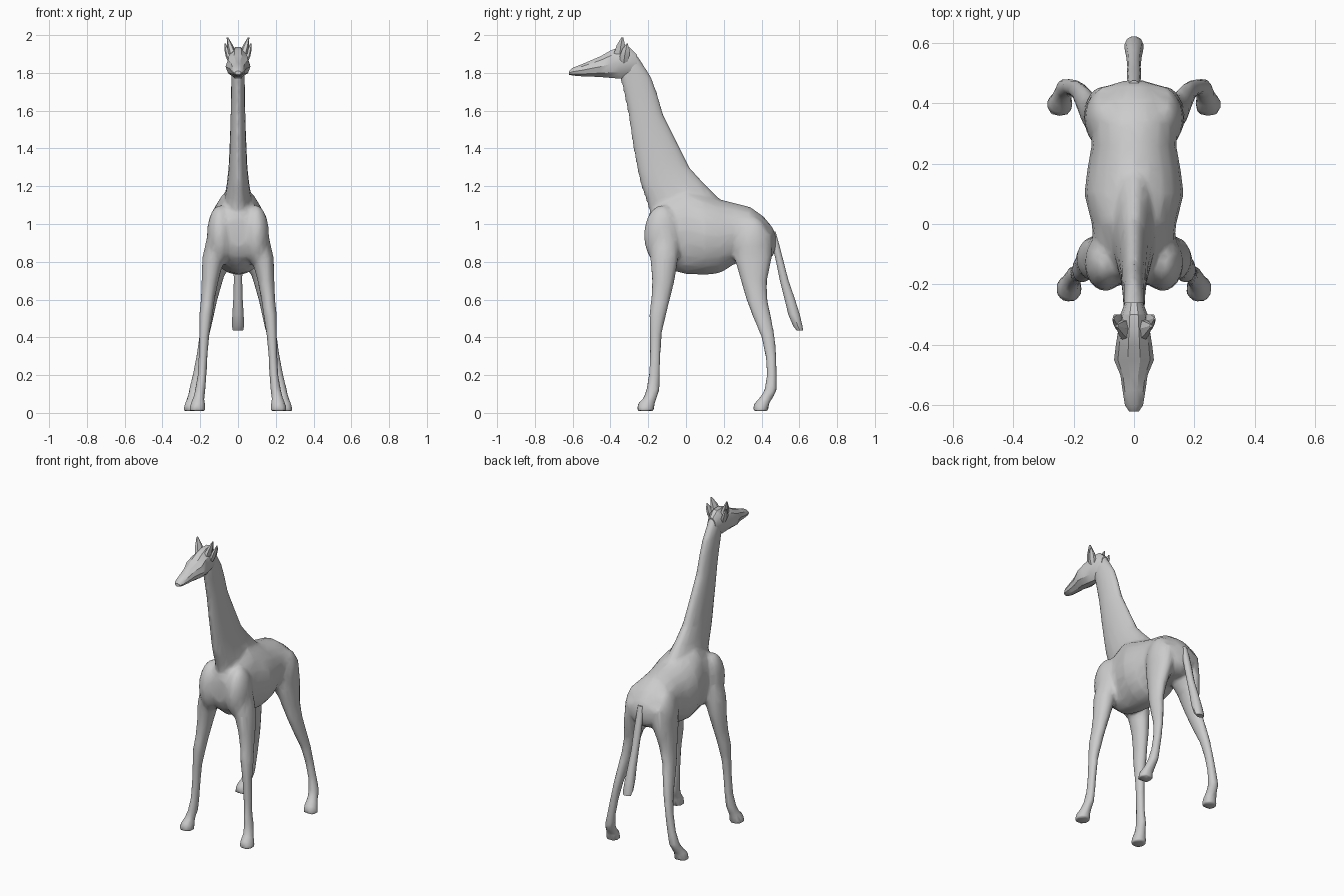
import bpy, bmesh, math
from mathutils import Vector

cube = bpy.data.objects.get("Cube")
if cube:
    bpy.data.objects.remove(cube, do_unlink=True)

grey = bpy.data.materials.new("plain grey hide")
grey.use_nodes = True
colour = (0.6, 0.6, 0.6, 1)
grey.diffuse_color = colour
grey.node_tree.nodes["Principled BSDF"].inputs["Base Color"].default_value = colour


def tube(bm, rings, axis, sides=14):
    """Capped loft of ellipses (x, y, z, half width, half depth) facing an axis."""
    loops = []
    for x, y, z, w, d in rings:
        loop = []
        for i in range(sides):
            a = math.tau * i / sides
            u, v = w * math.cos(a), d * math.sin(a)
            offset = (u, 0, v) if axis == "y" else (u, v, 0)
            loop.append(bm.verts.new(Vector((x, y, z)) + Vector(offset)))
        loops.append(loop)
    for a, b in zip(loops, loops[1:]):
        for i in range(sides):
            j = (i + 1) % sides
            bm.faces.new((a[i], a[j], b[j], b[i]))
    bm.faces.new(loops[0])
    bm.faces.new(loops[-1])


def spans(rows, axis):
    """Centred rings from rows of (station, low edge, high edge, half width)."""
    for s, lo, hi, w in rows:
        mid, half = (lo + hi) / 2, (hi - lo) / 2
        yield (0, s, mid, w, half) if axis == "y" else (0, mid, s, w, half)


def mirrored(rings, side):
    return [(side * x, y, z, w, d) for x, y, z, w, d in rings]


def ball(bm, centre, radii):
    new = bmesh.ops.create_uvsphere(bm, u_segments=16, v_segments=10, radius=1)["verts"]
    bmesh.ops.scale(bm, vec=radii, verts=new)
    bmesh.ops.translate(bm, vec=centre, verts=new)


def finish(name, bm, angle=40):
    bmesh.ops.recalc_face_normals(bm, faces=bm.faces)
    mesh = bpy.data.meshes.new(name)
    bm.to_mesh(mesh)
    bm.free()
    mesh.materials.append(grey)
    obj = bpy.data.objects.new(name, mesh)
    bpy.context.collection.objects.link(obj)
    bpy.ops.object.select_all(action="DESELECT")
    obj.select_set(True)
    bpy.context.view_layer.objects.active = obj
    bpy.ops.object.shade_smooth_by_angle(angle=math.radians(angle))
    return obj


# Fused body: torso, neck, shoulders, haunches and legs
torso = [(-.2, .88, 1.04, .06), (-.17, .82, 1.1, .11), (-.1, .76, 1.15, .13),
         (0, .735, 1.2, .14), (.1, .73, 1.16, .165), (.18, .74, 1.13, .155),
         (.26, .79, 1.11, .14), (.34, .8, 1.09, .145), (.41, .8, 1.04, .13),
         (.46, .83, .98, .08), (.475, .87, .94, .03)]
neck = [(.95, -.17, .2, .1), (1.06, -.19, .2, .085), (1.14, -.215, .17, .072),
        (1.21, -.24, .1, .06), (1.3, -.26, .02, .05), (1.45, -.287, -.055, .043),
        (1.58, -.305, -.12, .039), (1.7, -.33, -.155, .037), (1.78, -.35, -.185, .036),
        (1.85, -.36, -.23, .036), (1.91, -.35, -.27, .03)]
front_leg = [(.1, -.11, .95, .06, .08), (.13, -.115, .82, .06, .075),
             (.148, -.12, .7, .045, .06), (.16, -.135, .6, .037, .05),
             (.17, -.15, .52, .036, .045), (.178, -.16, .42, .028, .032),
             (.185, -.163, .3, .024, .029), (.19, -.168, .2, .024, .03),
             (.2, -.175, .12, .028, .036), (.208, -.19, .08, .03, .036),
             (.213, -.21, .05, .038, .045), (.216, -.215, .01, .046, .047)]
hind_leg = [(.08, .36, .95, .07, .1), (.105, .355, .82, .06, .1),
            (.125, .36, .7, .045, .07), (.145, .375, .6, .036, .056),
            (.162, .405, .5, .031, .048), (.18, .435, .4, .026, .036),
            (.197, .45, .3, .024, .029), (.215, .455, .2, .026, .027),
            (.23, .448, .12, .03, .034), (.237, .425, .08, .032, .036),
            (.243, .4, .05, .04, .04), (.246, .395, .01, .045, .043)]
bm = bmesh.new()
tube(bm, spans(torso, "y"), "y", 20)
tube(bm, spans(neck, "z"), "z", 16)
for side in (1, -1):
    tube(bm, mirrored(front_leg, side), "z")
    tube(bm, mirrored(hind_leg, side), "z")
    ball(bm, (side * .095, -.125, .94), (.07, .098, .16))
    ball(bm, (side * .095, .35, .88), (.07, .1, .16))
body = finish("body", bm)
fuse = body.modifiers.new("fuse", "REMESH")
fuse.mode = "VOXEL"
fuse.voxel_size = .011
fuse.use_smooth_shade = True
soften = body.modifiers.new("soften", "SMOOTH")
soften.factor = .5
soften.iterations = 5
facet = body.modifiers.new("facet", "DECIMATE")
facet.ratio = .12

# Head with tapering muzzle, wide at the eyes
head = [(-.62, 1.79, 1.81, .016), (-.6, 1.785, 1.828, .03), (-.55, 1.78, 1.848, .038),
        (-.5, 1.778, 1.87, .045), (-.45, 1.775, 1.892, .066), (-.4, 1.77, 1.922, .06),
        (-.35, 1.765, 1.94, .052), (-.3, 1.775, 1.94, .045), (-.26, 1.8, 1.9, .03)]
bm = bmesh.new()
tube(bm, spans(head, "y"), "y", 10)
finish("head", bm, 30)

# Horns and swept ears on each side of the crown
for side, label in ((1, "left"), (-1, "right")):
    horn = [(.028, -.35, 1.9, .022, .038), (.042, -.345, 1.945, .016, .026),
            (.056, -.337, 1.988, .004, .006)]
    bm = bmesh.new()
    tube(bm, mirrored(horn, side), "z", 6)
    finish(label + "_horn", bm, 30)
    ear = [(.035, -.33, 1.85, .014, .02), (.05, -.325, 1.89, .016, .03),
           (.06, -.318, 1.925, .012, .022), (.068, -.312, 1.955, .003, .004)]
    bm = bmesh.new()
    tube(bm, mirrored(ear, side), "z", 6)
    finish(label + "_ear", bm, 30)

# Tail, thickening to a blunt tuft
tail = [(0, .455, .96, .02, .02), (0, .475, .89, .022, .02), (0, .497, .8, .024, .021),
        (0, .52, .7, .022, .024), (0, .55, .6, .025, .029), (0, .572, .52, .03, .032),
        (0, .592, .46, .032, .026), (0, .603, .436, .027, .018)]
bm = bmesh.new()
tube(bm, tail, "z", 10)
finish("tail", bm)
